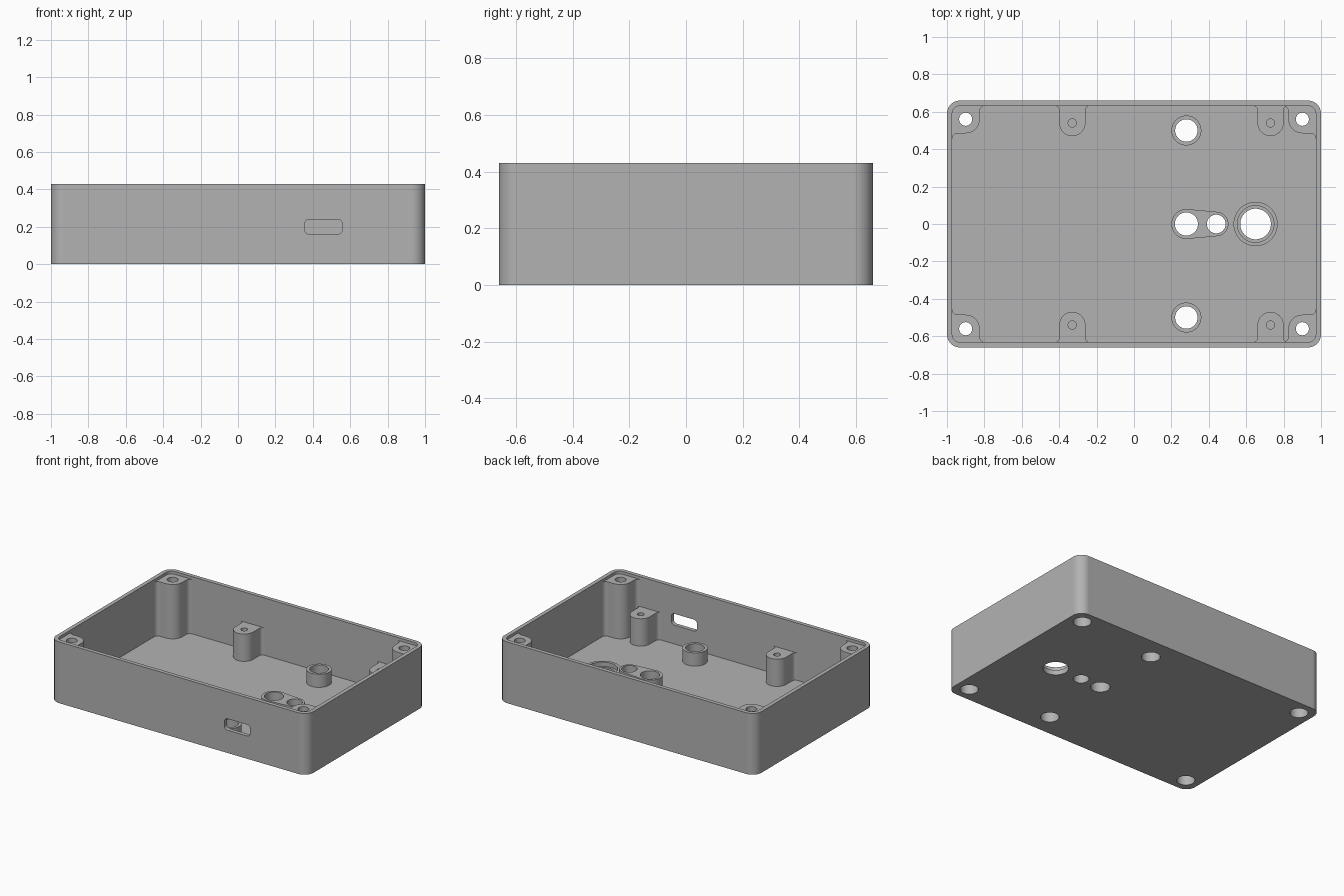
import bpy, bmesh
from math import cos, sin, radians, acos, degrees, pi

cube = bpy.data.objects.get("Cube")
if cube:
    bpy.data.objects.remove(cube, do_unlink=True)

# Main sizes
HX, HY, HEIGHT = 1.0, 0.66, 0.43
WALL, FLOOR = 0.028, 0.028
RADIUS = 0.07
POST_TOP, STANDOFF_TOP, COLLAR_TOP, RING_TOP = 0.41, 0.22, 0.12, 0.065

grey = bpy.data.materials.new("grey plastic")
grey.use_nodes = True
colour = (0.45, 0.45, 0.45, 1)
grey.diffuse_color = colour
grey.node_tree.nodes["Principled BSDF"].inputs["Base Color"].default_value = colour


def arc(cx, cy, r, a0, a1, n=12):
    """Points along an arc, angles in degrees."""
    steps = [radians(a0 + (a1 - a0) * i / n) for i in range(n + 1)]
    return [(cx + r * cos(a), cy + r * sin(a)) for a in steps]


def circle(cx, cy, r, n=48):
    return arc(cx, cy, r, 0, 360, n)[:-1]


def rounded_rect(hx, hy, r, cx=0, cy=0):
    pts = []
    for i, (sx, sy) in enumerate([(1, 1), (-1, 1), (-1, -1), (1, -1)]):
        pts += arc(cx + sx * (hx - r), cy + sy * (hy - r), r, 90 * i, 90 * i + 90)
    return pts


def prism(name, pts, low, high, along_y=False):
    """Extrude a closed profile along z, or along y from an x-z profile."""
    bm = bmesh.new()
    ends = []
    for h in (low, high):
        ends.append([bm.verts.new((u, h, v) if along_y else (u, v, h)) for u, v in pts])
    bm.faces.new(ends[0])
    bm.faces.new(ends[1])
    n = len(pts)
    for i in range(n):
        j = (i + 1) % n
        bm.faces.new((ends[0][i], ends[0][j], ends[1][j], ends[1][i]))
    bmesh.ops.recalc_face_normals(bm, faces=bm.faces)
    mesh = bpy.data.meshes.new(name)
    bm.to_mesh(mesh)
    bm.free()
    mesh.materials.append(grey)
    obj = bpy.data.objects.new(name, mesh)
    bpy.context.collection.objects.link(obj)
    return obj


def combine(tool, operation):
    """Merge a part into the tray or cut it away."""
    mod = tray.modifiers.new(tool.name, 'BOOLEAN')
    mod.operation = operation
    mod.solver = 'EXACT'
    mod.object = tool
    bpy.ops.object.modifier_apply(modifier=mod.name)
    bpy.data.objects.remove(tool, do_unlink=True)


def add(name, pts, high):
    combine(prism(name, pts, FLOOR / 2, high), 'UNION')


def cut(name, pts, low, high, along_y=False):
    combine(prism(name, pts, low, high, along_y), 'DIFFERENCE')


def place(pts, cx, cy, sx, sy):
    return [(cx + sx * x, cy + sy * y) for x, y in pts]


# Open tray
tray = prism("enclosure_tray", rounded_rect(HX, HY, RADIUS), 0, HEIGHT)
bpy.context.view_layer.objects.active = tray
tray.select_set(True)
cut("cavity", rounded_rect(HX - WALL, HY - WALL, RADIUS - WALL), FLOOR, 1)

# Profiles blending into the walls, with the wall towards +x and +y
PX, PY, SY = 0.9, 0.56, 0.54
r, f, sink = 0.075, 0.03, 0.01
dx, dy = HX - WALL - PX, HY - WALL - PY
post = [(dx + sink, -r - f)] + arc(dx - f, -r - f, f, 0, 90, 8)
post += arc(0, 0, r, -90, -180)
post += arc(-r - f, dy - f, f, 0, 90, 8)
post += [(-r - f, dy + sink), (0.04, dy + sink), (dx + sink, 0.04)]

r, f, d = 0.07, 0.025, HY - WALL - SY
standoff = arc(0, 0, r, 0, -180, 24) + arc(-r - f, d - f, f, 0, 90, 8)
standoff += [(-r - f, d + sink), (r + f, d + sink)]
standoff += arc(r + f, d - f, f, 90, 180, 8)

# Corner screw posts and board standoffs
for sy in (-1, 1):
    for sx in (-1, 1):
        add("corner_post", place(post, sx * PX, sy * PY, sx, sy), POST_TOP)
    for x in (-0.33, 0.73):
        add("standoff", place(standoff, x, sy * SY, 1, sy), STANDOFF_TOP)
    add("collar", circle(0.28, sy * 0.5, 0.08), COLLAR_TOP)

# Twin collar: two circles joined by tangents, and the wide ring
big, small, x1, x2 = 0.08, 0.065, 0.28, 0.44
t = degrees(acos((big - small) / (x2 - x1)))
add("twin_collar", arc(x1, 0, big, t, 360 - t, 28) + arc(x2, 0, small, -t, t, 24), COLLAR_TOP)
add("wide_ring", circle(0.65, 0, 0.118), RING_TOP)

# Screw holes, with wide recesses for the heads underneath
for sy in (-1, 1):
    for sx in (-1, 1):
        cut("screw_hole", circle(sx * PX, sy * PY, 0.035), -1, 1)
        cut("screw_head_recess", circle(sx * PX, sy * PY, 0.058), -1, 0.12)
    for x in (-0.33, 0.73):
        cut("pilot_hole", circle(x, sy * SY, 0.022, 32), 0.08, 1)
    cut("collar_hole", circle(0.28, sy * 0.5, 0.06), -1, 1)

# Holes through the floor
for x, radius in ((0.28, 0.062), (0.44, 0.05), (0.65, 0.082)):
    cut("floor_hole", circle(x, 0, radius), -1, 1)
cut("ring_step", circle(0.65, 0, 0.098), 0.035, 1)

# Connector slot in the front wall
cut("connector_slot", rounded_rect(0.1, 0.04, 0.025, 0.457, 0.2), -1, -HY + 2 * WALL, True)

# Smooth the curves and keep flat faces flat
bpy.ops.object.shade_smooth_by_angle(angle=pi / 6)
weighted = tray.modifiers.new("flat_faces", 'WEIGHTED_NORMAL')
weighted.keep_sharp = True
